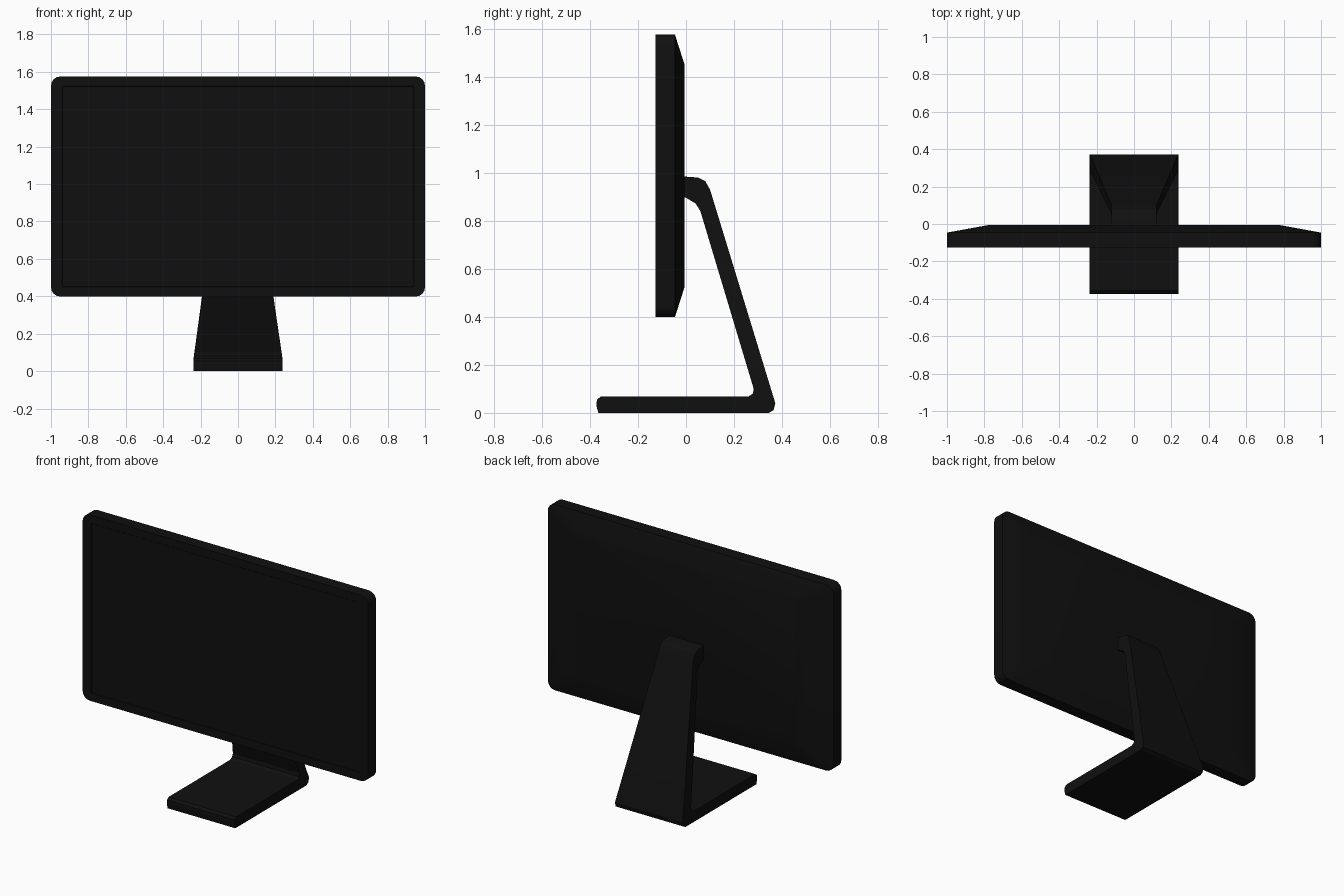
import bpy, bmesh, math

if "Cube" in bpy.data.objects:
    bpy.data.objects.remove(bpy.data.objects["Cube"])

black = bpy.data.materials.new("black_plastic")
black.diffuse_color = (0.005, 0.005, 0.005, 1)
black.use_nodes = True
black.node_tree.nodes["Principled BSDF"].inputs["Base Color"].default_value = black.diffuse_color


def make_object(name, bm):
    bmesh.ops.recalc_face_normals(bm, faces=bm.faces)
    mesh = bpy.data.meshes.new(name)
    bm.to_mesh(mesh)
    bm.free()
    obj = bpy.data.objects.new(name, mesh)
    bpy.context.collection.objects.link(obj)
    mesh.materials.append(black)
    bpy.ops.object.select_all(action='DESELECT')
    obj.select_set(True)
    bpy.context.view_layer.objects.active = obj
    bpy.ops.object.shade_smooth_by_angle(angle=math.radians(25))
    return obj


def loft(name, rings):
    """Skin a list of equal-length point rings and cap both ends."""
    bm = bmesh.new()
    loops = [[bm.verts.new(p) for p in ring] for ring in rings]
    n = len(loops[0])
    for a, b in zip(loops, loops[1:]):
        for i in range(n):
            j = (i + 1) % n
            bm.faces.new((a[i], a[j], b[j], b[i]))
    bm.faces.new(loops[0])
    bm.faces.new(loops[-1])
    return make_object(name, bm)


def rounded_ring(y, half_w, half_h, radius, zc=0.987, segments=4):
    ring = []
    for k, (sx, sz) in enumerate(((1, 1), (-1, 1), (-1, -1), (1, -1))):
        for i in range(segments + 1):
            a = math.radians(90 * (k + i / segments))
            ring.append((sx * (half_w - radius) + radius * math.cos(a), y,
                         zc + sz * (half_h - radius) + radius * math.sin(a)))
    return ring


# Screen housing: recessed display, bezel, straight rim, tapered back
loft("screen", [
    rounded_ring(-0.122, 0.937, 0.535, 0.006),
    rounded_ring(-0.126, 0.940, 0.538, 0.006),
    rounded_ring(-0.126, 1.0, 0.588, 0.05),
    rounded_ring(-0.046, 1.0, 0.588, 0.05),
    rounded_ring(-0.006, 0.78, 0.463, 0.03),
])

# Stand: bent plate as (outer, inner) y-z pairs, narrowing towards the screen
pairs = [
    ((-0.373, 0.03), (-0.371, 0.055)),
    ((-0.365, 0.0), (-0.355, 0.068)),
    ((0.345, 0.0), (0.26, 0.068)),
    ((0.365, 0.012), (0.278, 0.08)),
    ((0.372, 0.04), (0.282, 0.10)),
    ((0.10, 0.93), (0.06, 0.84)),
    ((0.08, 0.965), (0.04, 0.872)),
    ((0.05, 0.98), (0.0, 0.896)),
    ((-0.02, 0.985), (-0.02, 0.896)),
]


def half_width(z):
    t = min(max((z - 0.075) / 0.79, 0), 1)
    return 0.237 - 0.117 * t


rings = []
for (yo, zo), (yi, zi) in pairs:
    wo, wi = half_width(zo), half_width(zi)
    rings.append([(-wo, yo, zo), (wo, yo, zo), (wi, yi, zi), (-wi, yi, zi)])
loft("stand", rings)
